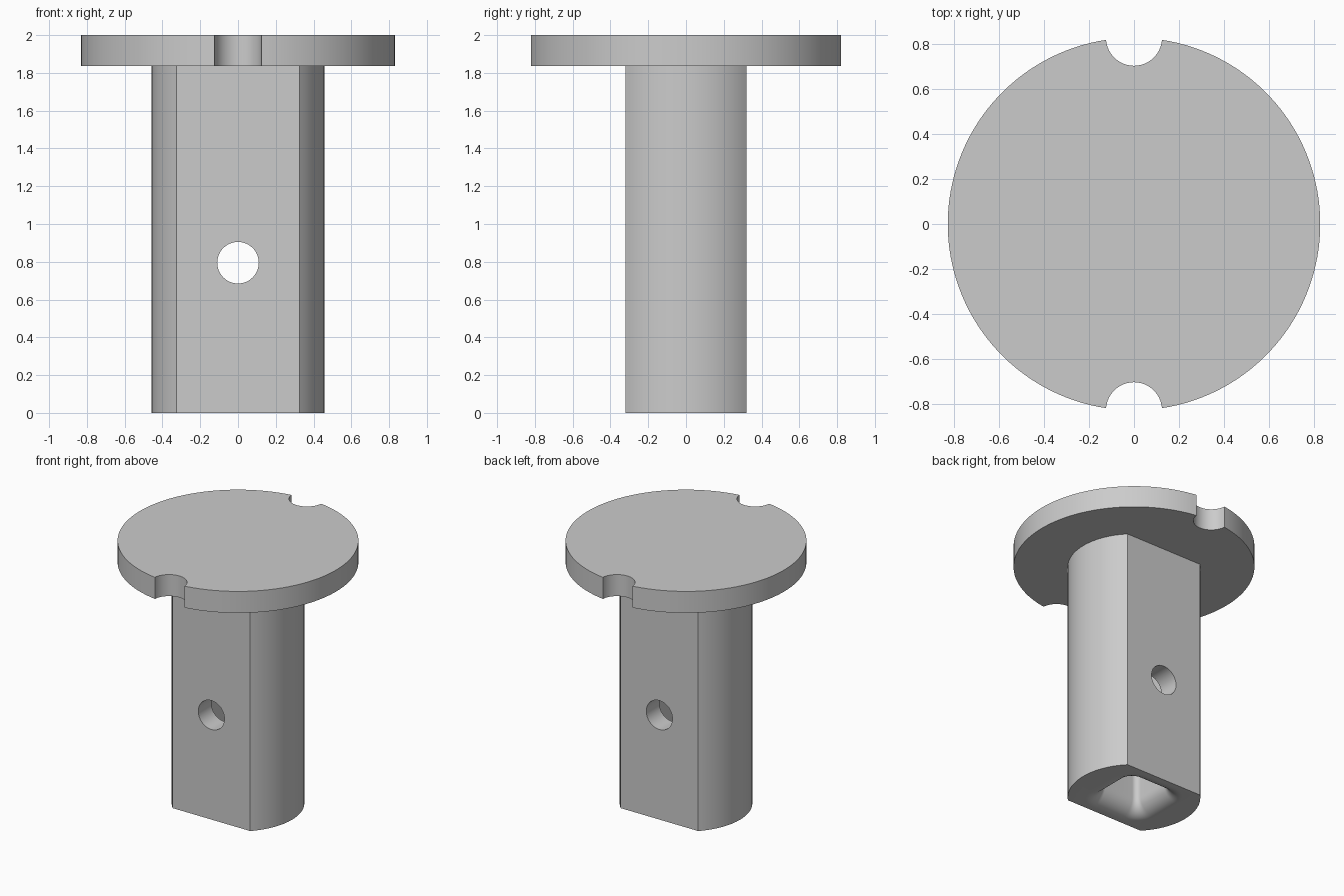
import bpy, bmesh
from math import sin, cos, pi, radians, asin, acos

DISC_R, DISC_Z, TOP = 0.83, 1.836, 2.0
NOTCH_R = 0.125
STEM_R, FLAT_Y = 0.457, 0.32
CAVITY, CORNER, FILLET = 0.163, 0.041, 0.12
HOLE_R, HOLE_Z = 0.11, 0.795

cube = bpy.data.objects.get("Cube")
if cube:
    bpy.data.objects.remove(cube)

grey = bpy.data.materials.new("plain grey")
grey.use_nodes = True
colour = (0.6, 0.6, 0.6, 1)
grey.diffuse_color = colour
grey.node_tree.nodes["Principled BSDF"].inputs["Base Color"].default_value = colour


def arc(cx, cy, r, start, end, n):
    """Points along an arc, both ends included."""
    angles = [start + (end - start) * i / n for i in range(n + 1)]
    return [(cx + r * cos(a), cy + r * sin(a)) for a in angles]


def loft(name, rings):
    """Closed solid through a stack of (outline, height) rings."""
    bm = bmesh.new()
    loops = [[bm.verts.new((x, y, z)) for x, y in pts] for pts, z in rings]
    for low, high in zip(loops, loops[1:]):
        for i in range(len(low)):
            j = (i + 1) % len(low)
            bm.faces.new((low[i], low[j], high[j], high[i]))
    bm.faces.new(loops[0][::-1])
    bm.faces.new(loops[-1])
    bmesh.ops.recalc_face_normals(bm, faces=bm.faces)
    mesh = bpy.data.meshes.new(name)
    bm.to_mesh(mesh)
    bm.free()
    mesh.materials.append(grey)
    obj = bpy.data.objects.new(name, mesh)
    bpy.context.collection.objects.link(obj)
    return obj


def activate(obj):
    bpy.ops.object.select_all(action="DESELECT")
    obj.select_set(True)
    bpy.context.view_layer.objects.active = obj


def cut(obj, cutter):
    """Subtract the cutter, then discard it."""
    cutter.hide_render = True
    activate(obj)
    mod = obj.modifiers.new("cut", "BOOLEAN")
    mod.operation = "DIFFERENCE"
    mod.solver = "EXACT"
    mod.object = cutter
    bpy.ops.object.modifier_apply(modifier=mod.name)
    bpy.data.objects.remove(cutter)


def rounded_square(grow):
    """Cavity outline, offset outwards by grow."""
    c = CAVITY - CORNER
    pts = []
    for k, (sx, sy) in enumerate([(1, 1), (-1, 1), (-1, -1), (1, -1)]):
        pts += arc(c * sx, c * sy, CORNER + grow, k * pi / 2, (k + 1) * pi / 2, 12)
    return pts


# Round head with a half-round notch at front and back
half = 2 * asin(NOTCH_R / (2 * DISC_R))     # angle from notch centre to its lip
turn = acos(NOTCH_R / (2 * DISC_R))         # notch arc half sweep
outline = []
for s in (0, pi):
    outline += arc(0, 0, DISC_R, s - pi / 2 + half, s + pi / 2 - half, 64)
    mid = s + pi / 2
    outline += arc(DISC_R * cos(mid), DISC_R * sin(mid), NOTCH_R,
                   mid + pi - turn, mid + pi + turn, 24)[::-1][1:-1]
head = loft("head", [(outline, DISC_Z), (outline, TOP)])

# Round stem with flats at front and back
a = asin(FLAT_Y / STEM_R)
section = arc(0, 0, STEM_R, -a, a, 32) + arc(0, 0, STEM_R, pi - a, pi + a, 32)
stem = loft("stem", [(section, 0), (section, DISC_Z)])

# Square cavity with a flared mouth
rings = [(rounded_square(FILLET), -0.05)]
for i in range(13):
    u = pi / 2 * (1 - i / 12)
    rings.append((rounded_square(FILLET * (1 - cos(u))), FILLET * (1 - sin(u))))
rings.append((rounded_square(0), DISC_Z - 0.01))
cut(stem, loft("cavity_cutter", rings))

# Cross hole from front to back
circle = arc(0, 0, HOLE_R, 0, 2 * pi, 48)[:-1]
drill = loft("hole_cutter", [(circle, -0.6), (circle, 0.6)])
drill.rotation_euler.x = pi / 2
drill.location.z = HOLE_Z
bpy.context.view_layer.update()
cut(stem, drill)

for part in (head, stem):
    activate(part)
    bpy.ops.object.shade_smooth_by_angle(angle=radians(30))
